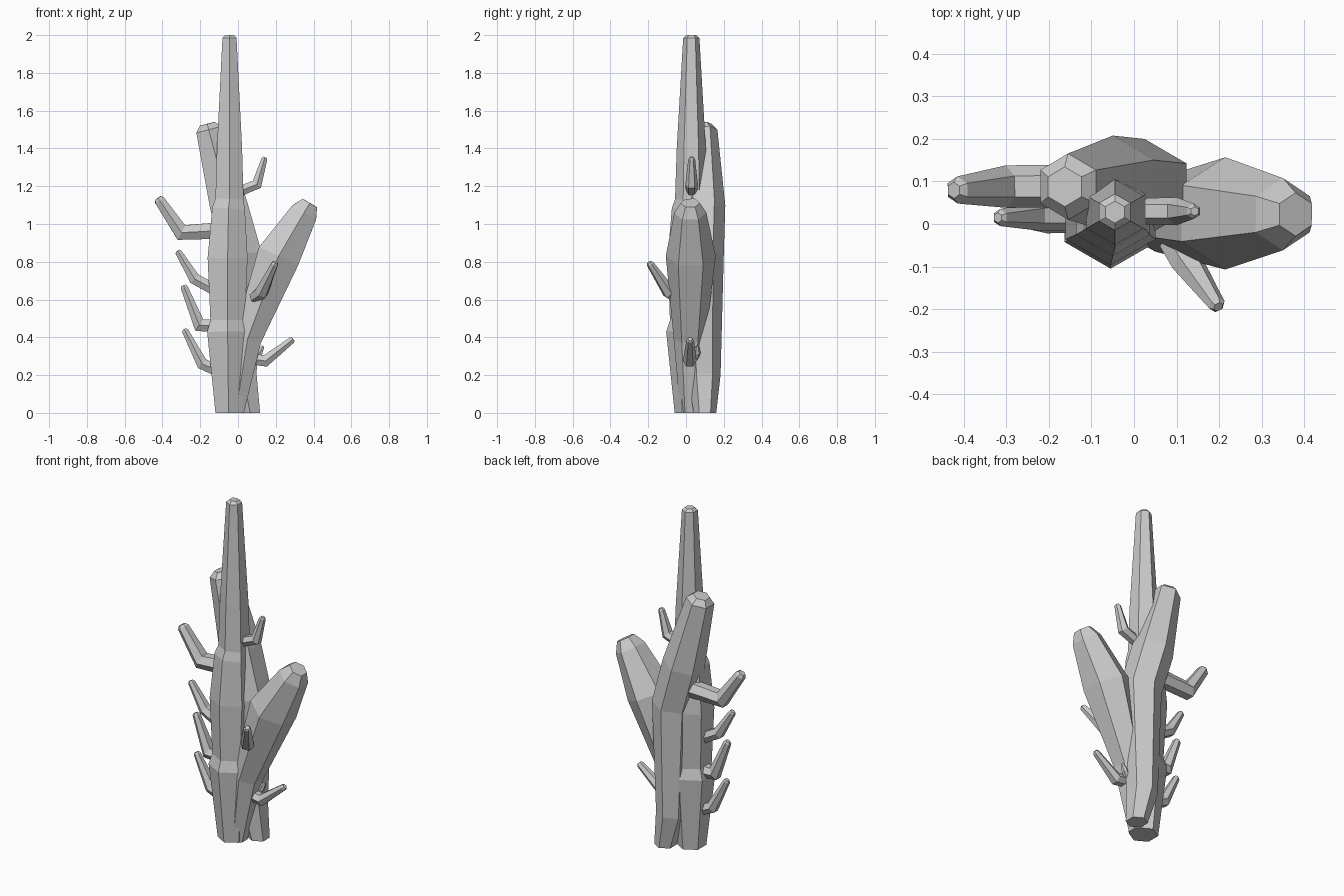
import bpy, bmesh, math
from mathutils import Vector

cube = bpy.data.objects.get("Cube")
if cube:
    bpy.data.objects.remove(cube, do_unlink=True)

mat = bpy.data.materials.new("pale_grey")
mat.use_nodes = True
grey = (0.6, 0.6, 0.6, 1)
mat.diffuse_color = grey
mat.node_tree.nodes["Principled BSDF"].inputs["Base Color"].default_value = grey


def limb(name, stations, upright=False, cap=0.6, rise=0.5, sides=6):
    """Faceted tube through (x, y, z, radius) stations with a chamfered tip."""
    pts = [Vector(s[:3]) for s in stations]
    radii = [s[3] for s in stations]
    steps = [(b - a).normalized() for a, b in zip(pts, pts[1:])]
    tangents = [Vector((0, 0, 1)) if upright else steps[0]]
    tangents += [(a + b).normalized() for a, b in zip(steps, steps[1:])]
    tangents.append(steps[-1])
    # chamfer ring beyond the tip
    pts.append(pts[-1] + steps[-1] * radii[-1] * rise)
    radii.append(radii[-1] * cap)
    tangents.append(steps[-1])

    bm = bmesh.new()
    rings = []
    for p, r, t in zip(pts, radii, tangents):
        u = Vector((0, 1, 0))
        u = (u - t * u.dot(t)).normalized()
        n = t.cross(u)
        angles = [math.tau * k / sides for k in range(sides)]
        rings.append([bm.verts.new(p + r * (u * math.cos(a) + n * math.sin(a)))
                      for a in angles])
    for low, high in zip(rings, rings[1:]):
        for k in range(sides):
            j = (k + 1) % sides
            bm.faces.new((low[k], low[j], high[j], high[k]))
    bm.faces.new(rings[0][::-1])
    bm.faces.new(rings[-1])
    bmesh.ops.recalc_face_normals(bm, faces=bm.faces)
    mesh = bpy.data.meshes.new(name)
    bm.to_mesh(mesh)
    bm.free()
    mesh.materials.append(mat)
    obj = bpy.data.objects.new(name, mesh)
    bpy.context.collection.objects.link(obj)
    return obj


# Main trunk running up into the spire
limb("trunk", [(-.05, .02, 0, .08), (-.055, .02, .43, .125), (-.055, .02, .49, .105),
               (-.055, .025, .82, .122), (-.05, .025, 1.08, .1),
               (-.045, .028, 1.13, .086), (-.045, .028, 1.4, .077),
               (-.045, .028, 1.985, .043)], upright=True, rise=0.35)

# Leaning rear limb
limb("rear_limb", [(.065, .1, 0, .06), (.025, .098, .2, .085), (.025, .085, .84, .115),
                   (-.05, .093, 1.1, .115), (-.155, .088, 1.5, .078)],
     upright=True, rise=0.4)

# Thick side limb bending outward
limb("side_limb", [(-.012, .02, 0, .05), (.05, .02, .39, .085),
                   (.215, .025, .83, .132), (.35, .023, 1.06, .085)],
     upright=True, rise=0.7)

# Short kinked twigs: root, elbow, tip
twigs = {
    "spire_twig": [(0, .03, 1.17, .03), (.1, .03, 1.21, .033), (.14, .03, 1.345, .018)],
    "upper_twig": [(-.1, .09, .965, .05), (-.3, .088, .955, .05), (-.415, .08, 1.125, .032)],
    "high_twig": [(-.12, .02, .65, .035), (-.23, .02, .71, .035), (-.315, .015, .85, .02)],
    "middle_twig": [(-.12, .02, .46, .04), (-.205, .02, .465, .042), (-.285, .018, .665, .022)],
    "low_twig": [(-.1, .02, .22, .035), (-.19, .02, .26, .036), (-.28, .018, .435, .02)],
    "front_twig": [(.09, -.04, .61, .035), (.125, -.09, .64, .038), (.195, -.19, .79, .02)],
    "right_twig": [(.04, .02, .29, .033), (.145, .02, .275, .036), (.285, .022, .385, .02)],
    "tiny_bud": [(.09, .05, .29, .018), (.115, .06, .32, .018), (.13, .06, .35, .01)],
}
for name, stations in twigs.items():
    limb(name, stations)
